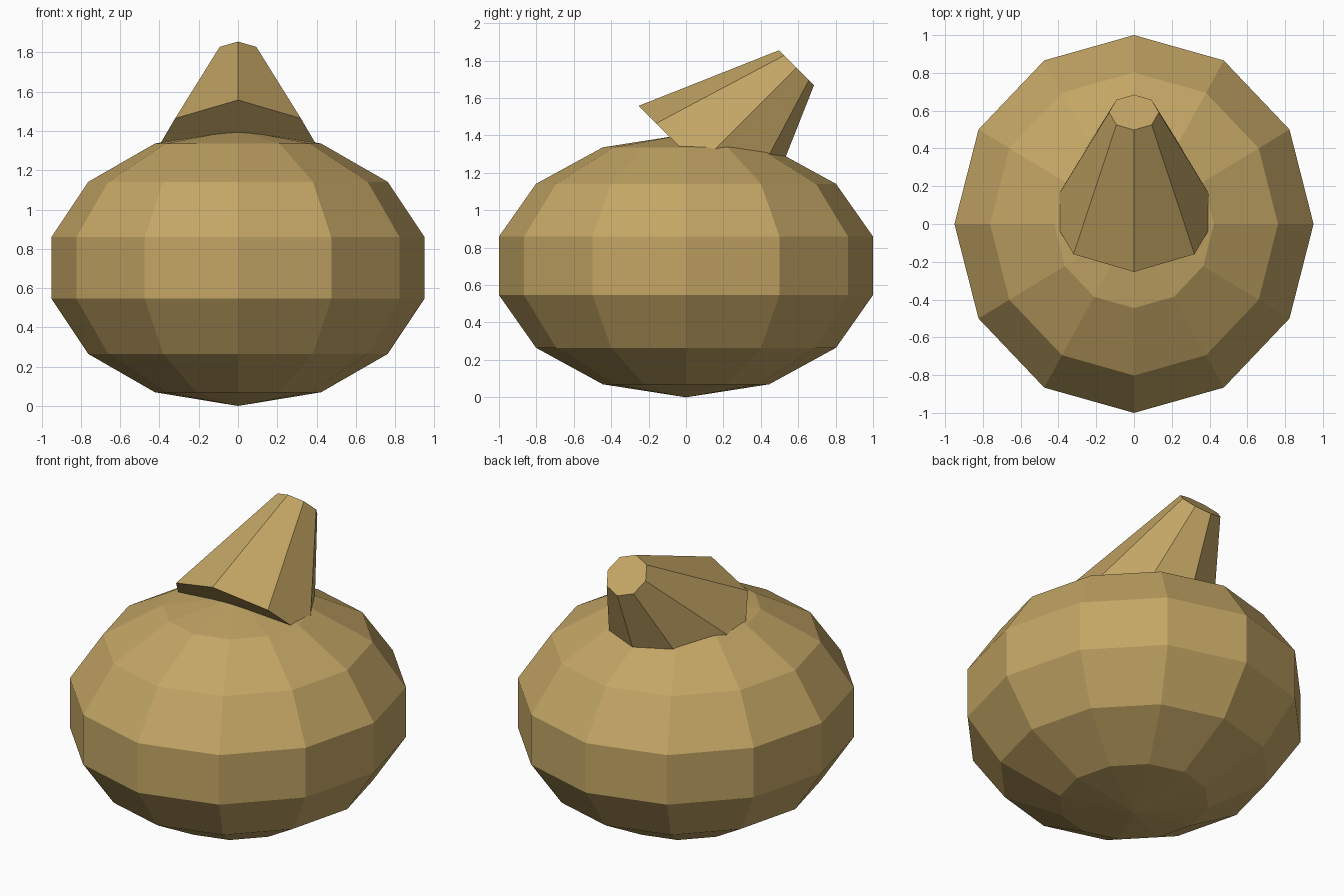
import bpy, math

if "Cube" in bpy.data.objects:
    bpy.data.objects.remove(bpy.data.objects["Cube"])

mat = bpy.data.materials.new("tan")
mat.diffuse_color = (0.55, 0.38, 0.13, 1)
mat.use_nodes = True
mat.node_tree.nodes["Principled BSDF"].inputs["Base Color"].default_value = mat.diffuse_color


def finish(name):
    obj = bpy.context.object
    obj.name = name
    obj.data.materials.append(mat)
    return obj


# Squashed low-poly gourd body, slightly narrower across x
bpy.ops.mesh.primitive_uv_sphere_add(segments=12, ring_count=7, radius=1,
                                     location=(0, 0, 0.703))
body = finish("gourd_body")
body.scale = (0.975, 1.0257, 0.703)

# Tapered eight-sided stem leaning backwards, base partly sunk in the body
bpy.ops.mesh.primitive_cone_add(vertices=8, radius1=0.453, radius2=0.132, depth=0.742,
                                location=(0, 0.329, 1.5),
                                rotation=(-math.radians(45), 0, 0))
finish("stem")
